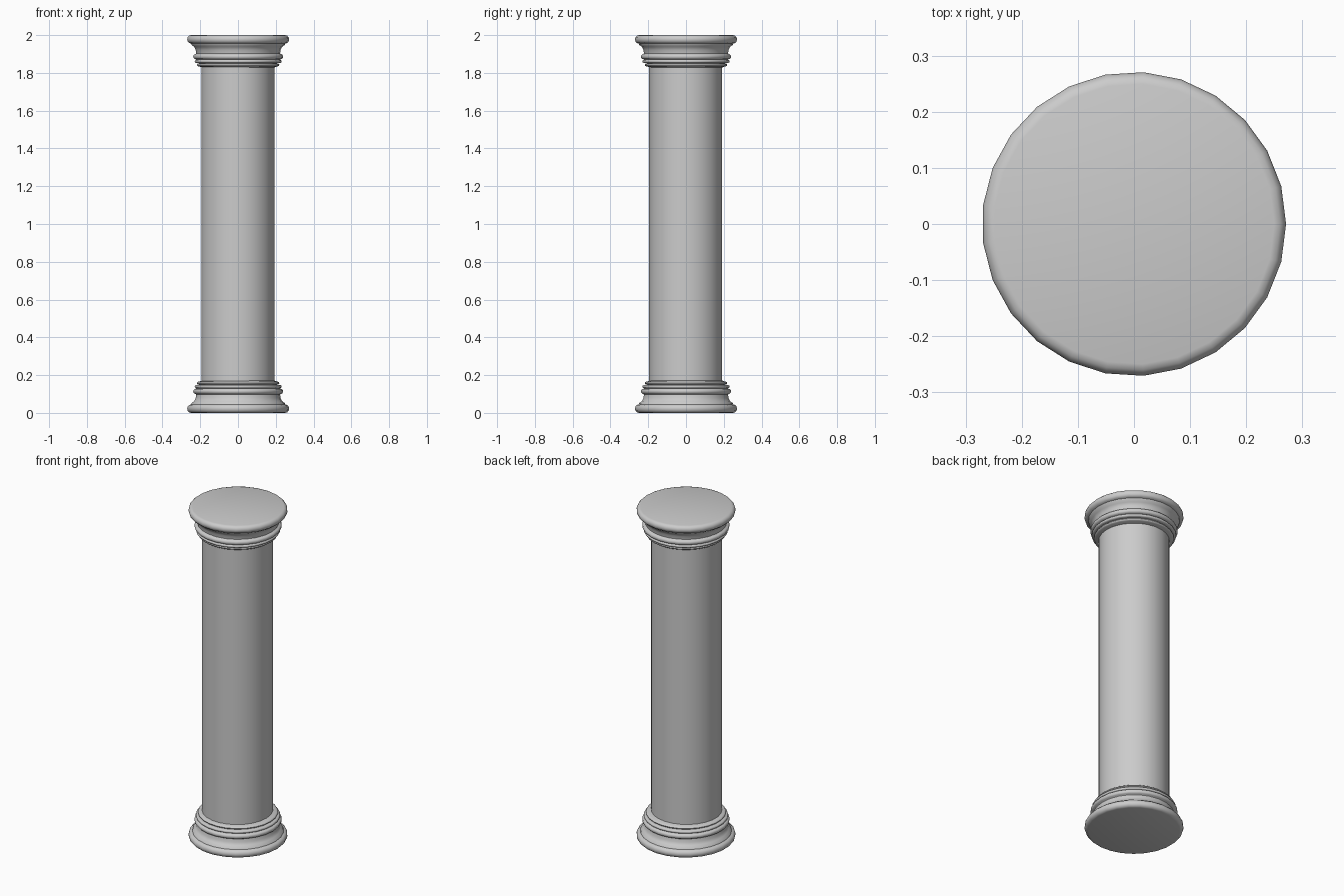
import bpy, bmesh, math

cube = bpy.data.objects.get("Cube")
if cube:
    bpy.data.objects.remove(cube, do_unlink=True)

SIDES = 25

stone = bpy.data.materials.new("grey_stone")
stone.use_nodes = True
colour = (0.6, 0.6, 0.6, 1)
stone.diffuse_color = colour
stone.node_tree.nodes["Principled BSDF"].inputs["Base Color"].default_value = colour


def lathe(name, profile, shift=0.0):
    """Turn a (radius, height) profile around z and cap both ends."""
    bm = bmesh.new()
    rings = []
    for r, z in profile:
        angles = [2 * math.pi * i / SIDES for i in range(SIDES)]
        rings.append([bm.verts.new((r * math.cos(a) + shift, r * math.sin(a) + shift, z))
                      for a in angles])
    for low, high in zip(rings, rings[1:]):
        for i in range(SIDES):
            j = (i + 1) % SIDES
            bm.faces.new((low[i], low[j], high[j], high[i]))
    bm.faces.new(rings[0])
    bm.faces.new(rings[-1])
    bmesh.ops.recalc_face_normals(bm, faces=bm.faces)
    mesh = bpy.data.meshes.new(name)
    bm.to_mesh(mesh)
    bm.free()
    mesh.materials.append(stone)
    obj = bpy.data.objects.new(name, mesh)
    bpy.context.collection.objects.link(obj)
    bpy.ops.object.select_all(action="DESELECT")
    obj.select_set(True)
    bpy.context.view_layer.objects.active = obj
    bpy.ops.object.shade_smooth_by_angle(angle=math.radians(40))
    return obj


def bead(radius, bottom, top, bulge):
    """Half-round moulding profile between two heights."""
    mid, half = (bottom + top) / 2, (top - bottom) / 2
    steps = [math.pi * (k / 6 - 0.5) for k in range(7)]
    return [(radius + bulge * math.cos(a), mid + half * math.sin(a)) for a in steps]


# Moulding: rounded foot, flared cove, then three stacked beads
moulding = bead(0.25, 0, 0.045, 0.021)
moulding += [(0.248, 0.052), (0.234, 0.062), (0.226, 0.078), (0.223, 0.097)]
moulding += bead(0.226, 0.1, 0.128, 0.013)
moulding += bead(0.221, 0.13, 0.148, 0.01)
moulding += bead(0.207, 0.149, 0.166, 0.012)
moulding += [(0.19, 0.172)]

lathe("column_base", moulding)
lathe("column_capital", [(r, 2 - z) for r, z in reversed(moulding)])

# Plain round shaft
lathe("column_shaft", [(0.194, 0.16), (0.194, 1.84)], shift=-0.002)
